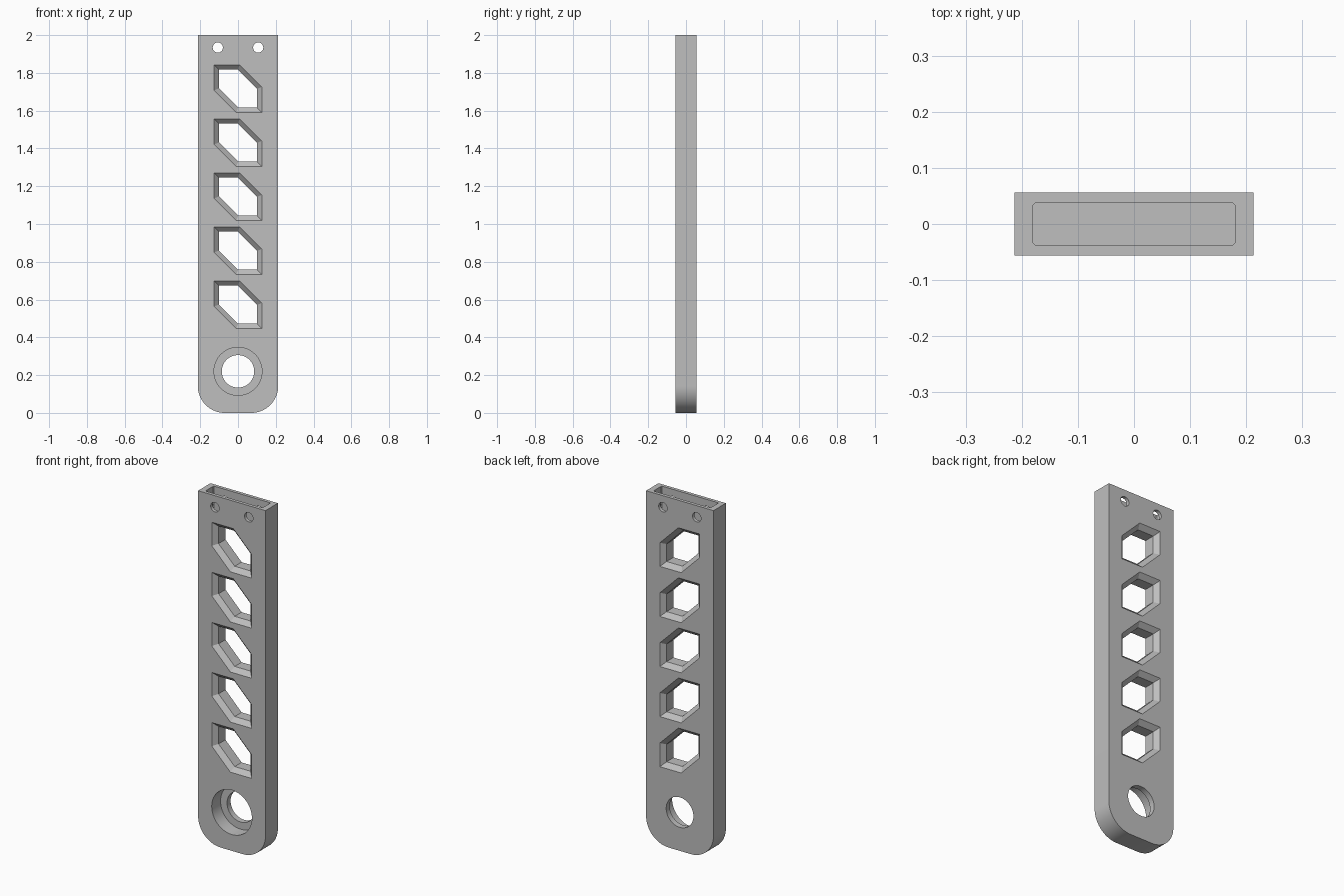
import bpy, bmesh, math

cube = bpy.data.objects.get("Cube")
if cube:
    bpy.data.objects.remove(cube, do_unlink=True)

W, T, H = 0.213, 0.056, 2.0      # half width, half thickness, height
CORNER = 0.143                   # lower corner radius

grey = bpy.data.materials.new("plain grey")
grey.use_nodes = True
colour = (0.52, 0.52, 0.52, 1)
grey.diffuse_color = colour
grey.node_tree.nodes["Principled BSDF"].inputs["Base Color"].default_value = colour


def loft(name, rings):
    """Closed solid through a list of matching rings of 3D points."""
    bm = bmesh.new()
    loops = [[bm.verts.new(p) for p in ring] for ring in rings]
    n = len(loops[0])
    for a, b in zip(loops, loops[1:]):
        for i in range(n):
            j = (i + 1) % n
            bm.faces.new((a[i], a[j], b[j], b[i]))
    bm.faces.new(loops[0])
    bm.faces.new(loops[-1])
    bmesh.ops.recalc_face_normals(bm, faces=bm.faces)
    mesh = bpy.data.meshes.new(name)
    bm.to_mesh(mesh)
    bm.free()
    mesh.materials.append(grey)
    obj = bpy.data.objects.new(name, mesh)
    bpy.context.collection.objects.link(obj)
    return obj


def at_y(profile, y):
    return [(x, y, z) for x, z in profile]


def arc(cx, cz, r, start, end, steps):
    return [(cx + r * math.cos(math.radians(start + (end - start) * i / steps)),
             cz + r * math.sin(math.radians(start + (end - start) * i / steps)))
            for i in range(steps + 1)]


def cylinder(name, x, z, r, y0, y1, sides=64):
    circle = arc(x, z, r, 0, 360, sides)[:-1]
    return loft(name, [at_y(circle, y0), at_y(circle, y1)])


def cut_hex(z, half, diagonal):
    """Square with its upper right and lower left corners cut off."""
    c = diagonal - half
    pts = [(-half, half), (c, half), (half, c), (half, -half), (-c, -half), (-half, -c)]
    return [(x, z + dz) for x, dz in pts]


# Flat bar with rounded lower corners
outline = ([(W, H), (-W, H)]
           + arc(-W + CORNER, CORNER, CORNER, 180, 270, 20)
           + arc(W - CORNER, CORNER, CORNER, 270, 360, 20))
bar = loft("arm_bar", [at_y(outline, -T), at_y(outline, T)])

cutters = []

# Chamfered windows
CH = 0.025
for i in range(5):
    z = 0.573 + 0.286 * i
    wide, narrow = cut_hex(z, 0.126, 0.135), cut_hex(z, 0.101, 0.10)
    cutters.append(loft("window_cutter", [
        at_y(wide, -T - 0.02), at_y(wide, -T), at_y(narrow, -T + CH),
        at_y(narrow, T - CH), at_y(wide, T), at_y(wide, T + 0.02)]))

# Bearing seat, open at the front, and its through hole
cutters.append(cylinder("seat_cutter", 0, 0.22, 0.127, -T - 0.02, -T + 0.08))
cutters.append(cylinder("bore_cutter", 0, 0.22, 0.086, -T - 0.03, T + 0.02))

# Socket in the top end
sx, sy, c = 0.18, 0.037, 0.004
rect = [(sx - c, sy), (sx, sy - c), (sx, c - sy), (sx - c, -sy),
        (c - sx, -sy), (-sx, c - sy), (-sx, sy - c), (c - sx, sy)]
cutters.append(loft("socket_cutter", [[(x, y, z) for x, y in rect] for z in (1.865, H + 0.02)]))

# Screw holes across the socket
for x in (-0.107, 0.107):
    cutters.append(cylinder("screw_cutter", x, 1.934, 0.027, -T - 0.02, T + 0.02, 32))

# Cut everything out of the bar
bpy.ops.object.select_all(action='DESELECT')
bpy.context.view_layer.objects.active = bar
bar.select_set(True)
for cutter in cutters:
    mod = bar.modifiers.new("cut", 'BOOLEAN')
    mod.operation = 'DIFFERENCE'
    mod.solver = 'EXACT'
    mod.object = cutter
    bpy.ops.object.modifier_apply(modifier=mod.name)
    bpy.data.objects.remove(cutter, do_unlink=True)

bpy.ops.object.shade_smooth_by_angle(angle=math.radians(25))
